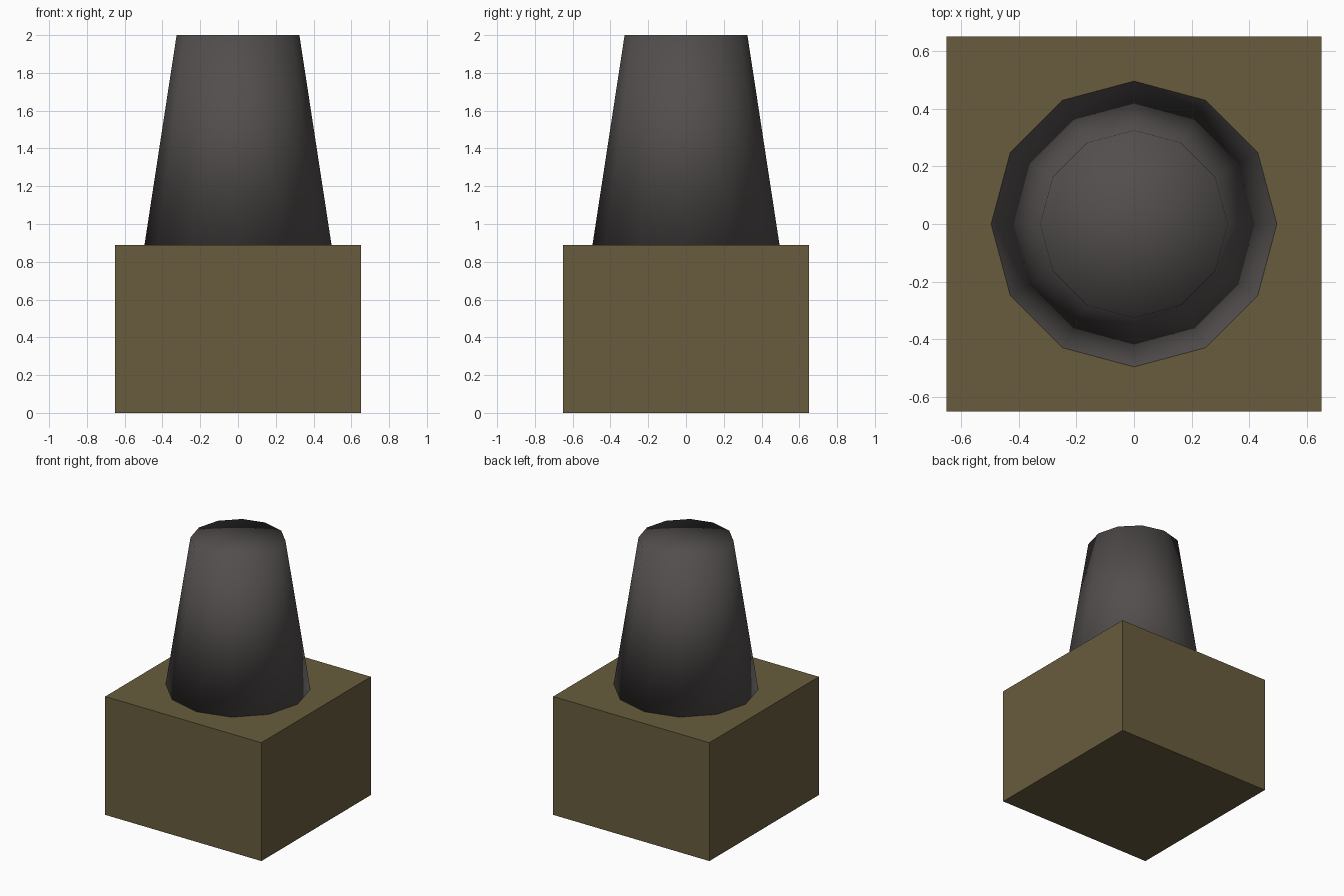
import bpy

if "Cube" in bpy.data.objects:
    bpy.data.objects.remove(bpy.data.objects["Cube"])


def material(name, rgb):
    m = bpy.data.materials.new(name)
    m.diffuse_color = (*rgb, 1.0)
    m.use_nodes = True
    m.node_tree.nodes["Principled BSDF"].inputs["Base Color"].default_value = m.diffuse_color
    return m


olive = material("olive brown", (0.138, 0.107, 0.047))
charcoal = material("warm charcoal", (0.084, 0.076, 0.074))

BASE_W, BASE_H, TOP = 1.30, 0.89, 2.0

# Square block base
bpy.ops.mesh.primitive_cube_add(size=1, location=(0, 0, BASE_H / 2))
base = bpy.context.object
base.name = "base_block"
base.scale = (BASE_W, BASE_W, BASE_H)
bpy.ops.object.transform_apply(location=False, rotation=False, scale=True)
base.data.materials.append(olive)

# Twelve-sided tapered column, smooth shaded all over including its cap
bpy.ops.mesh.primitive_cone_add(vertices=12, radius1=0.495, radius2=0.325,
                                depth=TOP - BASE_H, end_fill_type='TRIFAN',
                                location=(0, 0, (TOP + BASE_H) / 2))
column = bpy.context.object
column.name = "tapered_column"
column.data.materials.append(charcoal)
bpy.ops.object.shade_smooth()
